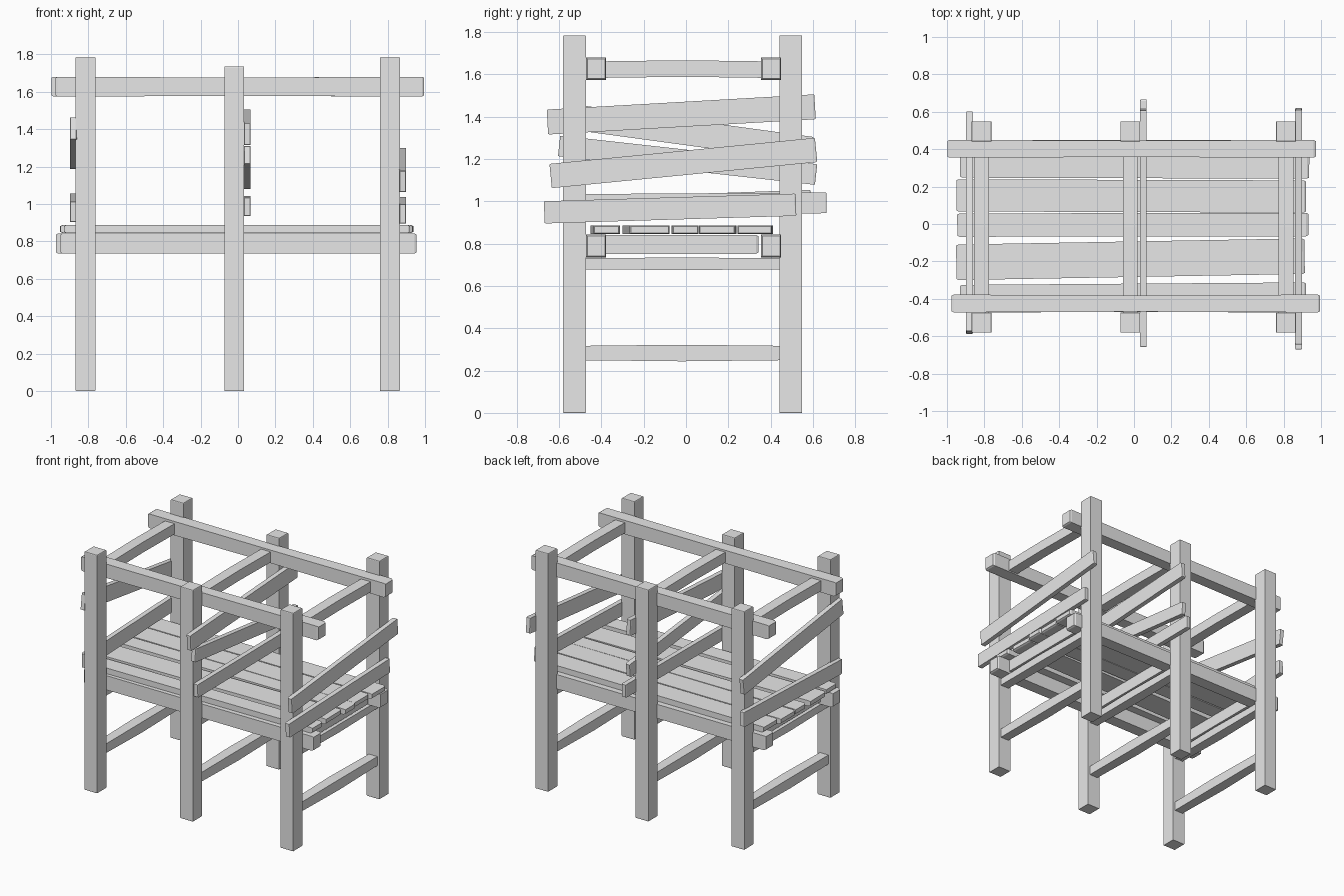
import bpy
import bmesh
from mathutils import Vector

cube = bpy.data.objects.get("Cube")
if cube:
    bpy.data.objects.remove(cube, do_unlink=True)

wood = bpy.data.materials.new("pale_grey_wood")
wood.use_nodes = True
grey = (0.8, 0.8, 0.8, 1)
wood.diffuse_color = grey
wood.node_tree.nodes["Principled BSDF"].inputs["Base Color"].default_value = grey


def beam(name, start, end, width, height, mid=1.0, chamfer=0.012, sag=0.0, up=(0, 0, 1)):
    """Hewn timber: a box with worn ends and a slightly different middle."""
    a, b = Vector(start), Vector(end)
    axis = (b - a).normalized()
    side = axis.cross(Vector(up)).normalized()
    top = side.cross(axis)
    length = (b - a).length
    sections = [(0, -chamfer), (chamfer, 0), (length / 2, None),
                (length - chamfer, 0), (length, -chamfer)]
    bm = bmesh.new()
    rings = []
    for dist, grow in sections:
        center = a + axis * dist
        w, h = width / 2, height / 2
        if grow is None:
            w, h = w * mid, h * mid
            center = center + top * sag
        else:
            w, h = w + grow / 2, h + grow / 2
        rings.append([bm.verts.new(center + side * w * i + top * h * j)
                      for i, j in ((-1, -1), (1, -1), (1, 1), (-1, 1))])
    for r, s in zip(rings, rings[1:]):
        for k in range(4):
            n = (k + 1) % 4
            bm.faces.new((r[k], r[n], s[n], s[k]))
    bm.faces.new(rings[0])
    bm.faces.new(rings[-1])
    bmesh.ops.recalc_face_normals(bm, faces=bm.faces)
    mesh = bpy.data.meshes.new(name)
    bm.to_mesh(mesh)
    bm.free()
    mesh.materials.append(wood)
    obj = bpy.data.objects.new(name, mesh)
    bpy.context.collection.objects.link(obj)
    return obj


# Six upright posts
columns = (("right", -0.815, 1.785), ("middle", -0.02, 1.735), ("left", 0.812, 1.785))
for label, x, tall in columns:
    for row, y in (("front", -0.527), ("back", 0.495)):
        beam(f"{row}_{label}_post", (x, y, 0), (x, y, tall), 0.106, 0.108,
             chamfer=0.004, up=(0, 1, 0))

# Long rails just inside the posts
for row, y, shift in (("front", -0.425, 0.01), ("back", 0.402, -0.013)):
    beam(f"{row}_top_rail", (shift - 0.985, y, 1.627), (shift + 0.985, y, 1.627),
         0.095, 0.106, mid=0.92)
    beam(f"{row}_seat_rail", (shift - 0.96, y, 0.789), (shift + 0.945, y, 0.789),
         0.095, 0.108, mid=0.97)

# Cross members under each post pair
for label, x, tall in columns:
    beam(f"{label}_top_crossbar", (x, -0.49, 1.622), (x, 0.46, 1.622), 0.08, 0.078, sag=0.006)
    beam(f"{label}_seat_bearer", (x, -0.41, 0.797), (x, 0.342, 0.797), 0.07, 0.09)
    beam(f"{label}_upper_stretcher", (x, -0.5, 0.705), (x, 0.46, 0.705), 0.07, 0.052, mid=1.15)
    beam(f"{label}_lower_stretcher", (x, -0.5, 0.283), (x, 0.46, 0.283), 0.07, 0.068, mid=1.15)

# Seat slats: right end x, y, left end x, y, width
slats = ((-0.93, -0.388, 0.92, -0.375, 0.125),
         (-0.95, -0.205, 0.912, -0.172, 0.19),
         (-0.945, -0.006, 0.932, -0.003, 0.125),
         (-0.95, 0.153, 0.92, 0.147, 0.172),
         (-0.93, 0.33, 0.937, 0.325, 0.165))
for i, (x0, y0, x1, y1, w) in enumerate(slats):
    beam(f"seat_slat_{i + 1}", (x0, y0, 0.866), (x1, y1, 0.866), w, 0.042)

# Crooked side boards: x, front y, front z, back y, back z, height
boards = (("left_upper", 0.88, -0.64, 1.12, 0.615, 1.243, 0.115),
          ("left_lower", 0.88, -0.67, 0.948, 0.52, 0.984, 0.105),
          ("middle_upper", 0.05, -0.655, 1.375, 0.61, 1.447, 0.118),
          ("middle_center", 0.05, -0.6, 1.262, 0.615, 1.127, 0.098),
          ("middle_lower", 0.05, -0.57, 0.985, 0.665, 0.993, 0.098),
          ("right_upper", -0.88, -0.58, 1.405, 0.595, 1.245, 0.12),
          ("right_lower", -0.88, -0.57, 0.958, 0.59, 1.0, 0.11))
for label, x, y0, z0, y1, z1, h in boards:
    beam(f"{label}_side_board", (x, y0, z0), (x, y1, z1), 0.036, h, chamfer=0.006)
